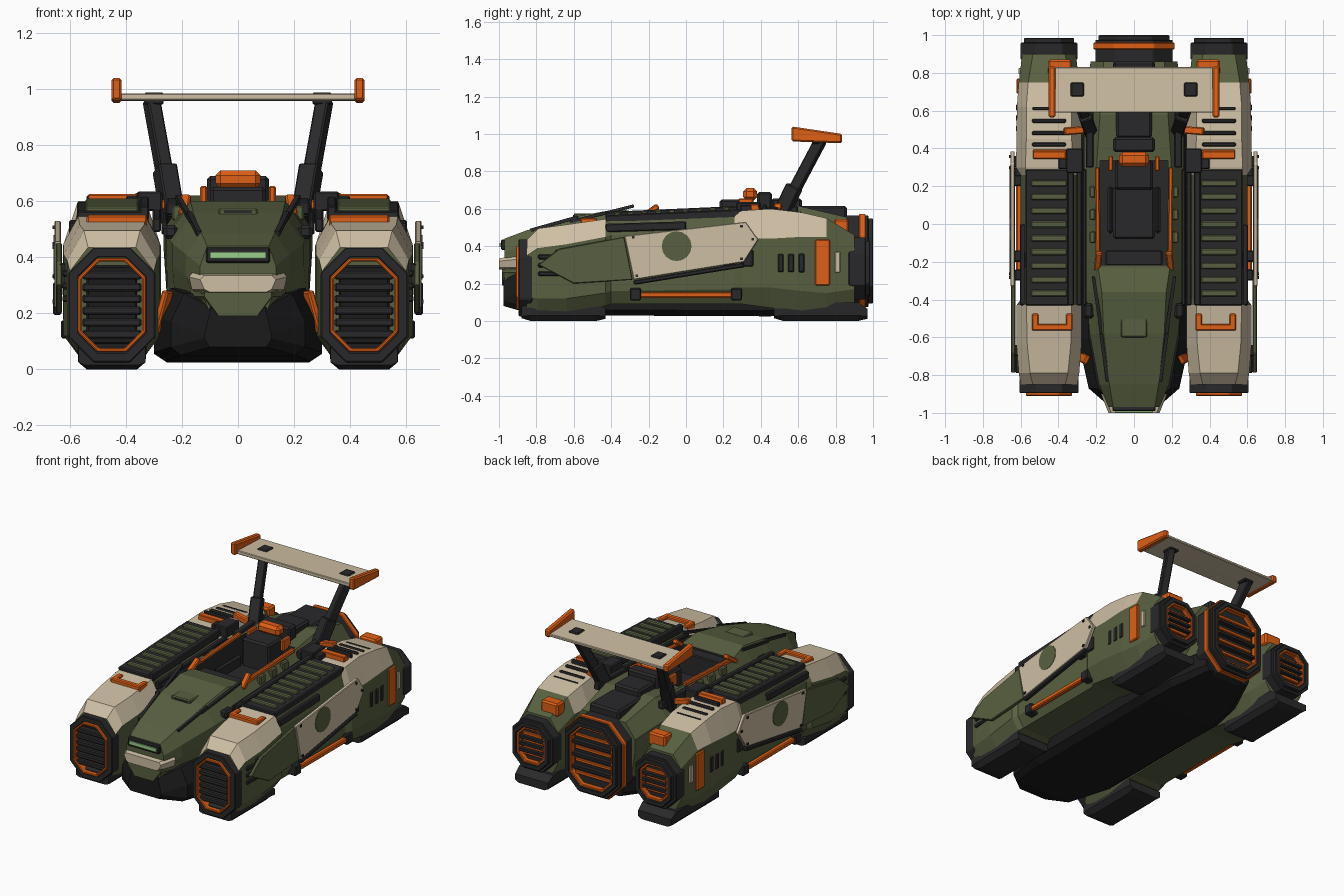
import bpy, bmesh, math
from mathutils import Vector

if "Cube" in bpy.data.objects:
    bpy.data.objects.remove(bpy.data.objects["Cube"])

def mat(name, r, g, b):
    m = bpy.data.materials.new(name)
    m.diffuse_color = (r, g, b, 1)
    m.use_nodes = True
    m.node_tree.nodes["Principled BSDF"].inputs["Base Color"].default_value = m.diffuse_color
    return m

GREEN = mat("olive green", .098, .118, .052)
BEIGE = mat("sand beige", .62, .52, .37)
ORANGE = mat("orange", .74, .115, .008)
BLACK = mat("charcoal", .022, .022, .024)
DARK = mat("belly black", .011, .011, .012)
LIGHT = mat("light green", .32, .62, .25)

def build(name, verts, faces, mats, mirror=False, bevel=0, rule=None):
    mats = mats if isinstance(mats, list) else [mats]
    me = bpy.data.meshes.new(name)
    me.from_pydata([tuple(v) for v in verts], [], faces)
    for m in mats:
        me.materials.append(m)
    bm = bmesh.new()
    bm.from_mesh(me)
    bmesh.ops.recalc_face_normals(bm, faces=bm.faces)
    if rule:
        for f in bm.faces:
            f.material_index = rule(f.calc_center_median(), f.normal)
    bm.to_mesh(me)
    bm.free()
    ob = bpy.data.objects.new(name, me)
    bpy.context.collection.objects.link(ob)
    if bevel:
        b = ob.modifiers.new("bevel", 'BEVEL')
        b.width, b.segments = bevel, 1
    if mirror:
        ob.modifiers.new("mirror", 'MIRROR')
    return ob

BOX = [(0, 1, 3, 2), (4, 6, 7, 5), (0, 4, 5, 1), (2, 3, 7, 6), (0, 2, 6, 4), (1, 5, 7, 3)]

def boxes(name, m, items, mirror=False, bevel=.006):
    """items: (x0, x1, y0, y1, z0, z1)"""
    v, f = [], []
    for x0, x1, y0, y1, z0, z1 in items:
        n = len(v)
        v += [(x, y, z) for x in (x0, x1) for y in (y0, y1) for z in (z0, z1)]
        f += [tuple(n + i for i in q) for q in BOX]
    return build(name, v, f, m, mirror, bevel)

def beam(name, m, p, q, w, h, mirror=False, bevel=.006):
    p, q = Vector(p), Vector(q)
    d = (q - p).normalized()
    s = d.cross(Vector((0, 0, 1))).normalized() * w / 2
    u = s.cross(d).normalized() * h / 2
    v = [e + a * s + b * u for e in (p, q) for a in (-1, 1) for b in (-1, 1)]
    return build(name, v, BOX, m, mirror, bevel)

def plate(name, m, pts, x0, x1, mirror=True, bevel=.004):
    """side outline (y, z) extruded along x"""
    n = len(pts)
    v = [(x, y, z) for x in (x0, x1) for y, z in pts]
    f = [tuple(range(n)), tuple(range(n, 2 * n))]
    f += [(i, (i + 1) % n, (i + 1) % n + n, i + n) for i in range(n)]
    return build(name, v, f, m, mirror, bevel)

def loft(name, m, cx, sections, mirror=False, rule=None, bevel=0):
    """sections: (y, half outline from top to bottom as (half width, z))"""
    v, f = [], []
    for y, half in sections:
        v += [(cx + x, y, z) for x, z in half] + [(cx - x, y, z) for x, z in reversed(half)]
    n = 2 * len(sections[0][1])
    for s in range(len(sections) - 1):
        for i in range(n):
            j = (i + 1) % n
            f.append((s*n + i, s*n + j, s*n + n + j, s*n + n + i))
    f += [tuple(range(n)), tuple(range(len(v) - n, len(v)))]
    return build(name, v, f, m, mirror, bevel, rule)

def octagon(hx, hz, cz, c):
    half = [(hx - c, cz + hz), (hx, cz + hz - c), (hx, cz - hz + c), (hx - c, cz - hz)]
    return half + [(-x, z) for x, z in reversed(half)]

def ring(name, m, cx, cz, hx, hz, c, t, y0, y1, mirror=True, bevel=.004):
    """eight sided frame of width t around the y axis"""
    o, i = octagon(hx, hz, cz, c), octagon(hx - t, hz - t, cz, c - t * .58)
    loops = [(o, y0), (o, y1), (i, y1), (i, y0)]
    v = [(cx + x, y, z) for l, y in loops for x, z in l]
    f = [(a*8 + k, a*8 + (k+1) % 8, (a+1) % 4*8 + (k+1) % 8, (a+1) % 4*8 + k)
         for a in range(4) for k in range(8)]
    return build(name, v, f, m, mirror, bevel)

# ---- side nacelles, sand coloured on the upper front and upper rear
def nac(y, hx, z0, zl, zu, z1, ht):
    return y, [(ht, z1), (hx, zu), (hx, zl), (hx * .7, z0)]
def nac_rule(c, n):
    return 1 if c.z > .41 and n.z > .2 and (c.y < -.42 or .28 < c.y < .75) else 0
loft("nacelle", [GREEN, BEIGE], .45, [
    nac(-.85, .15, .04, .13, .35, .435, .085), nac(-.79, .16, .04, .12, .39, .495, .10),
    nac(-.64, .172, .05, .12, .41, .515, .115), nac(-.43, .172, .08, .15, .45, .545, .12),
    nac(-.40, .15, .09, .16, .46, .55, .12), nac(.26, .15, .09, .17, .46, .575, .12),
    nac(.30, .175, .09, .18, .44, .59, .125), nac(.45, .172, .07, .18, .44, .60, .12),
    nac(.62, .17, .05, .16, .45, .58, .12), nac(.75, .16, .05, .15, .45, .55, .11),
    nac(.90, .142, .09, .17, .38, .46, .085)], True, nac_rule)
# front intake
ring("intake_frame", BLACK, .45, .23, .155, .205, .09, .036, -.895, -.82)
ring("intake_trim", ORANGE, .45, .23, .122, .168, .07, .014, -.91, -.84)
boxes("intake_back", DARK, [(.36, .54, -.865, -.84, .09, .37)], True)
boxes("intake_slats", BLACK, [(.345, .555, -.9, -.86, z, z + .03)
                             for z in [.11 + .042 * i for i in range(6)]], True)

# rear exhausts
def exhaust(name, cx, cz, hx, hz, c, y0, y1, mirror):
    ring(name + "_frame", BLACK, cx, cz, hx, hz, c, .03, y0, y1 - .025, mirror)
    ring(name + "_lip", BLACK, cx, cz, hx - .018, hz - .018, c - .01, .03, y0, y1, mirror)
    ring(name + "_trim", ORANGE, cx, cz, hx - .046, hz - .046, c - .027, .016, y0, y1 - .008, mirror)
    back = octagon(hx - .05, hz - .05, cz, c - .03)[:4]
    loft(name + "_back", BLACK, cx, [(y0, back), (y1 - .04, back)], mirror)
    step = (2 * hz - .16) / 4
    rows = [cz - hz + .08 + step * (i + .5) for i in range(4)]
    boxes(name + "_slats", ORANGE, [(cx - hx + .075, cx + hx - .075, y1 - .05, y1 - .028, z - .01, z + .01)
                                    for z in rows], mirror, .003)
    boxes(name + "_bars", BLACK, [(cx - hx + .05, cx + hx - .05, y1 - .05, y1 - .01, z - .01, z + .01)
                                  for z in [r + step / 2 for r in rows[:3]]], mirror, .003)
exhaust("side_exhaust", .45, .28, .15, .165, .08, .87, .985, True)
exhaust("main_exhaust", 0, .32, .205, .245, .105, .84, 1.0, False)
ring("main_exhaust_band", ORANGE, 0, .32, .215, .252, .11, .03, .925, .96, False)

# skids under the nacelles
for nm, a, b in (("front_skid", -.88, -.43), ("rear_skid", .47, .97)):
    loft(nm, BLACK, .45, [(a, [(.12, .08), (.12, .025), (.095, .015)]), (a + .05, [(.125, .1), (.12, .03), (.09, 0)]),
                          (b - .05, [(.125, .1), (.12, .03), (.09, 0)]), (b, [(.12, .065), (.12, .025), (.095, .012)])], True)

# slatted channel on top of each nacelle
beam("channel_bed", BLACK, (.45, -.43, .54), (.45, .29, .572), .25, .05, True)
for x, w, dz in ((.335, .035, .008), (.558, .03, -.01), (.29, .03, -.035), (.262, .022, -.045)):
    beam("channel_rail", BLACK, (x, -.43, .55 + dz), (x, .29, .582 + dz), w, .05, True)
boxes("channel_slats", GREEN, [(.355, .545, -.385 + .073 * i, -.35 + .073 * i, .55 + .0034 * i, .582 + .0034 * i)
                              for i in range(9)], True)
# handles, roof fins and blocks on the nacelles
boxes("front_handle", ORANGE, [(.325, .54, -.565, -.53, .505, .55), (.325, .36, -.555, -.475, .505, .55),
                               (.505, .54, -.555, -.475, .505, .55)], True)
boxes("roof_fins", BLACK, [(.36, .54, y, y + .022, .57, .622 - .2 * (y - .41)) for y in (.41, .47, .535, .6)], True)
plate("roof_bar", ORANGE, [(.345, .58), (.345, .625), (.385, .625), (.4, .58)], .36, .535)
boxes("roof_box", BLACK, [(.27, .36, .27, .40, .565, .635), (.35, .40, .29, .35, .575, .62)], True)
beam("roof_tip", ORANGE, (.24, .5, .58), (.37, .49, .615), .04, .035, True)
boxes("rear_block", ORANGE, [(.33, .455, .79, .87, .46, .545)], True, .01)

# outer side details
boxes("side_plate", ORANGE, [(.59, .622, .69, .77, .19, .435)], True)
boxes("side_tag", BEIGE, [(.58, .612, .795, .825, .26, .37)], True, .003)
boxes("side_vents", BLACK, [(.60, .626, y, y + .033, .26, .36) for y in (.49, .545, .6)], True)
boxes("front_vents", BLACK, [(.59, .627, -.79, -.67, z, z + .025) for z in (.24, .285, .33)], True)
beam("side_bar", ORANGE, (.608, -.3, .14), (.608, .26, .14), .032, .032, True)
boxes("side_bar_ends", BLACK, [(.57, .632, y, y + .06, .11, .175) for y in (-.3, .24)], True)

# side armour standing off the nacelle
plate("armour_rear", BEIGE, [(-.33, .455), (-.28, .22), (.31, .315), (.387, .435), (.32, .53)], .632, .655)
plate("armour_front", GREEN, [(-.79, .30), (-.68, .385), (-.33, .45), (-.285, .22), (-.6, .2)], .628, .65)
boxes("armour_mounts", BLACK, [(.58, .636, y, y + .06, .29, .38) for y in (-.7, -.2, .2, .3)], True)
beam("armour_lower_strip", BLACK, (.645, -.28, .205), (.645, .31, .3), .03, .025, True)
beam("armour_upper_strip", BLACK, (.588, -.43, .497), (.588, .0, .51), .03, .045, True)
plate("round_patch", GREEN, [(-.05 + .08 * math.cos(a), .4 + .08 * math.sin(a))
      for a in [i * math.pi / 8 for i in range(16)]], .653, .658, True, 0)
boxes("armour_bolts", BLACK, [(.653, .662, y, y + .014, z, z + .014)
      for y, z in ((-.27, .235), (.29, .325), (.35, .43), (.29, .5), (-.29, .44))], True, 0)

# ---- central hull with sunken cockpit
def hull(y, ht, zt, hs, zs, hb, zb=.2):
    return y, [(ht, zt), (hs, zs), (hs, zs - .08), (hb, zb)]
body = loft("hull", [GREEN, BLACK], 0, [
    hull(-.97, .11, .44, .135, .37, .10), hull(-.85, .13, .485, .185, .41, .14),
    hull(-.58, .16, .56, .235, .45, .22), hull(-.36, .17, .60, .255, .47, .25), hull(-.23, .19, .575, .26, .48, .25),
    hull(.35, .195, .60, .265, .50, .25), hull(.58, .18, .62, .265, .50, .25),
    hull(.86, .16, .555, .23, .46, .2)])
bm = bmesh.new()
bm.from_mesh(body.data)
pit = [f for f in bm.faces if f.normal.z > .9 and -.1 < f.calc_center_median().y < .2 and f.calc_center_median().z > .5]
bmesh.ops.inset_individual(bm, faces=pit, thickness=.02)
out = bmesh.ops.extrude_face_region(bm, geom=pit)
bmesh.ops.delete(bm, geom=pit, context='FACES_ONLY')
floor = [g for g in out['geom'] if isinstance(g, bmesh.types.BMFace)]
bmesh.ops.translate(bm, verts=[g for g in out['geom'] if isinstance(g, bmesh.types.BMVert)], vec=(0, 0, -.18))
for f in floor:
    f.material_index = 1
    for e in f.edges:
        for g in e.link_faces:
            g.material_index = 1
bm.to_mesh(body.data)
bm.free()

# belly
def belly(y, hx, z0, z1):
    return y, [(hx * .8, z1), (hx, z1 - .1), (hx, z0 + .03), (hx * .85, z0)]
loft("belly", DARK, 0, [belly(-.975, .12, .08, .22), belly(-.87, .24, .05, .27), belly(-.6, .30, .03, .29),
                        belly(.45, .30, .025, .29), belly(.65, .27, .04, .29), belly(.9, .17, .08, .3)])
beam("inner_strip", ORANGE, (.25, -.72, .28), (.29, -.70, .13), .05, .025, True)

# nose: light strip, bumper, chin
boxes("light_frame", BLACK, [(-.115, .115, -.99, -.93, .38, .435)])
boxes("light_strip", LIGHT, [(-.1, .1, -.997, -.95, .395, .418)], bevel=0)
loft("bumper", BEIGE, 0, [(-1.0, [(.12, .335), (.135, .32), (.12, .285), (.10, .275)]),
                          (-.90, [(.16, .35), (.175, .33), (.165, .285), (.14, .27)])])
loft("chin", GREEN, 0, [(-.985, [(.12, .275), (.12, .26), (.075, .2), (.07, .19)]),
                        (-.85, [(.17, .29), (.17, .26), (.11, .2), (.10, .19)])])
beam("hood_strip", BLACK, (.14, -.83, .485), (.175, -.58, .555), .018, .018, True, 0)
beam("hood_aerial", BLACK, (.165, -.62, .53), (.215, -.28, .615), .018, .016, True, 0)
boxes("hood_knob", BLACK, [(.215, .265, -.5, -.42, .465, .515)], True, .012)
boxes("hood_hatch", GREEN, [(-.07, .07, -.6, -.5, .545, .575)])
boxes("hood_hatch_slot", BLACK, [(-.05, .05, -.603, -.595, .558, .566)], bevel=0)

# cockpit furniture
boxes("seat", BLACK, [(-.11, .11, -.08, .2, .40, .47), (-.10, .10, .18, .34, .42, .65),
                      (-.14, -.11, -.05, .2, .41, .53), (.11, .14, -.05, .2, .41, .53)], bevel=.012)
boxes("dashboard", BLACK, [(-.15, .15, -.22, -.14, .41, .565)])
boxes("headrest", ORANGE, [(-.08, .08, .305, .38, .645, .71)], bevel=.018)
beam("cockpit_rail", ORANGE, (.19, -.21, .575), (.195, .30, .602), .024, .03, True)
beam("cockpit_post", ORANGE, (.195, -.24, .55), (.185, -.15, .615), .035, .03, True)
boxes("headrest_lugs", ORANGE, [(.11, .135, .28, .36, .58, .655)], True)
boxes("cockpit_sill_blocks", GREEN, [(.205, .235, y, y + .06, .53, .585) for y in (-.1, .02, .14)], True)
# rear deck
boxes("deck_boxes", BLACK, [(-.11, .11, .38, .46, .58, .69), (-.095, .095, .455, .62, .58, .655),
                            (-.11, .11, .61, .86, .53, .615)], bevel=.012)
beam("deck_rail", BLACK, (.235, .3, .575), (.235, .6, .59), .04, .05, True)

# ---- rear wing on two struts
beam("strut", BLACK, (.235, .5, .55), (.31, .72, .965), .05, .06, True)
beam("strut_sleeve", BLACK, (.23, .49, .53), (.262, .58, .72), .07, .08, True)
boxes("strut_cap", BLACK, [(.265, .335, .675, .75, .945, .988)], True)
plate("wing", BEIGE, [(.59, .985), (.59, .96), (.70, .957), (.83, .957), (.83, .975)], -.42, .42, False)
plate("wing_end", ORANGE, [(.565, 1.04), (.835, 1.0), (.835, .95), (.565, .96)], .415, .452, True, .008)
